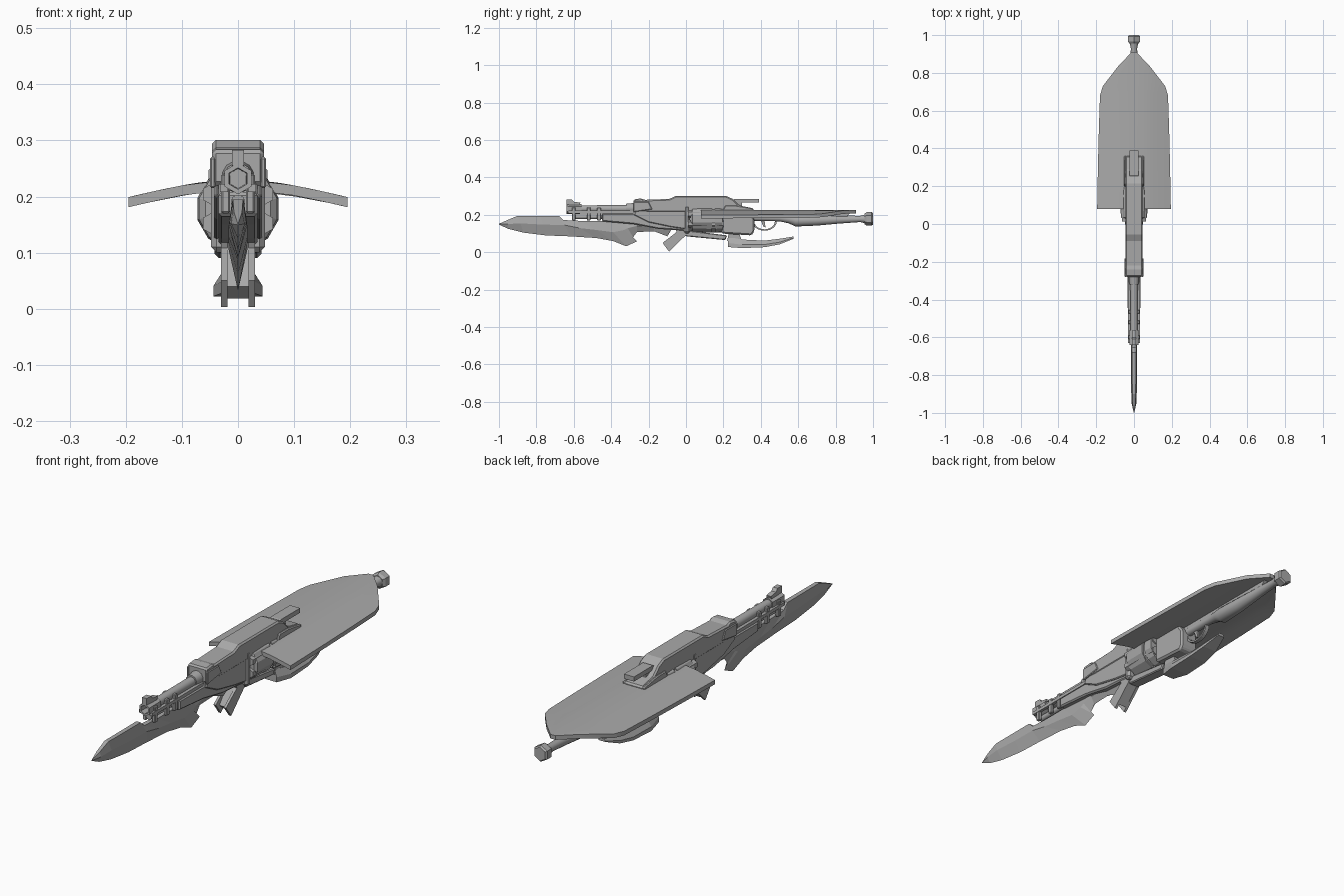
import bpy, bmesh, math
from mathutils import Vector

steel = bpy.data.materials.new("grey_steel")
steel.diffuse_color = (0.4, 0.4, 0.4, 1)


def finish(name, bm, bevel=0, smooth=False):
    bmesh.ops.remove_doubles(bm, verts=bm.verts, dist=1e-5)
    bmesh.ops.recalc_face_normals(bm, faces=bm.faces)
    me = bpy.data.meshes.new(name)
    bm.to_mesh(me)
    bm.free()
    ob = bpy.data.objects.new(name, me)
    bpy.context.collection.objects.link(ob)
    me.materials.append(steel)
    if bevel:
        m = ob.modifiers.new("chamfer", 'BEVEL')
        m.width, m.segments, m.limit_method = bevel, 1, 'ANGLE'
    if smooth:
        bpy.context.view_layer.objects.active = ob
        ob.select_set(True)
        bpy.ops.object.shade_smooth_by_angle(angle=math.radians(40))
        ob.select_set(False)
    return ob


def loft(name, rings, bevel=0, smooth=False, closed=False):
    """Skin a row of equal-length rings and cap the ends."""
    bm = bmesh.new()
    vs = [[bm.verts.new(p) for p in r] for r in rings]
    if closed:
        vs.append(vs[0])
    n = len(vs[0])
    for a, b in zip(vs, vs[1:]):
        for i in range(n):
            bm.faces.new((a[i], a[(i + 1) % n], b[(i + 1) % n], b[i]))
    if not closed:
        bm.faces.new(vs[0])
        bm.faces.new(vs[-1])
    return finish(name, bm, bevel, smooth)


def plate(name, yz, x0, x1, bevel=0):
    """Side profile extruded across x."""
    return loft(name, [[(x, y, z) for y, z in yz] for x in (x0, x1)], bevel)


def pair(name, yz, x0, x1, bevel=0):
    for side, s in (("right", 1), ("left", -1)):
        plate(f"{name}_{side}", yz, s * x0, s * x1, bevel)


def box(y0, y1, z0, z1):
    return [(y0, z0), (y1, z0), (y1, z1), (y0, z1)]


def turned(name, prof, n=16, x=0, smooth=True):
    """Round part along y from (y, centre z, radius)."""
    rings = [[(x + r * math.cos(t), y, z + r * math.sin(t))
              for t in [2 * math.pi * (i + .5) / n for i in range(n)]] for y, z, r in prof]
    return loft(name, rings, smooth=smooth)


# Blade: top y, top z, bottom y, bottom z, half width
stations = [(-1, .152, -1, .148, .001), (-.955, .172, -.95, .125, .012), (-.9, .195, -.87, .105, .015),
            (-.78, .195, -.75, .09, .016), (-.68, .195, -.62, .085, .017), (-.655, .172, -.48, .076, .017),
            (-.57, .168, -.39, .06, .017), (-.46, .168, -.32, .032, .017), (-.40, .168, -.262, .058, .017),
            (-.34, .168, -.283, .08, .017), (-.26, .168, -.262, .108, .017), (-.17, .168, -.17, .112, .017),
            (-.05, .168, -.1, .085, .017)]
loft("blade", [[(-w * .6, yt, zt), (w * .6, yt, zt), (w, (yt + yb) / 2, zt * .55 + zb * .45),
                (0, yb, zb), (-w, (yt + yb) / 2, zt * .55 + zb * .45)]
               for yt, zt, yb, zb, w in stations])

# Forestock with sloping lower edge
plate("forestock", [(-.45, .208), (-.45, .165), (-.28, .15), (-.15, .125), (-.05, .118), (.02, .11),
                    (.02, .235), (-.28, .235), (-.28, .208)], -.035, .035, .006)
pair("forestock_cheek", [(-.28, .2), (-.2, .16), (-.08, .135), (.02, .12), (.02, .24), (-.26, .24)], .033, .043, .004)

# Barrel with hollow six-sided muzzle
turned("barrel", [(-.6, .232, .019), (-.2, .232, .021)])
turned("muzzle", [(-.56, .232, .026), (-.64, .232, .028), (-.64, .232, .019), (-.58, .232, .017)], 6, smooth=False)
turned("barrel_collar", [(-.32, .235, .025), (-.27, .235, .03)], 12)
plate("front_sight", [(-.64, .255), (-.57, .25), (-.565, .265), (-.6, .27), (-.61, .283), (-.64, .283)], -.011, .011)
turned("rod_tube", [(-.61, .19, .013), (-.44, .19, .013)], 12)
for i, y in enumerate((-.61, -.53, -.475)):
    pair(f"barrel_band_{i}", box(y, y + .02, .17, .24), .014, .03, .003)
pair("barrel_rail", box(-.63, -.28, .208, .222), .018, .032)

# Upper receiver
plate("upper_receiver", [(-.28, .22), (-.28, .283), (-.235, .288), (-.225, .28), (-.09, .285), (-.055, .301),
                         (.215, .301), (.25, .285), (.285, .25), (.36, .235), (.36, .215),
                         (.02, .215), (-.2, .215)], -.046, .046, .008)
pair("rear_cheek", [(.19, .21), (.21, .25), (.27, .25), (.36, .235), (.36, .21)], .04, .053, .004)
pair("receiver_clamp", [(-.28, .215), (-.28, .27), (-.2, .27), (-.18, .23)], .04, .05, .003)
plate("rear_sight", [(.22, .265), (.26, .285), (.39, .285), (.39, .265)], -.024, .024)
plate("sight_base", box(.2, .3, .23, .275), -.018, .018)

# Rotary drum with ring of chambers
turned("drum", [(.025, .178, .06), (.035, .178, .072), (.14, .178, .075), (.14, .178, .068),
                (.155, .178, .068), (.155, .178, .075), (.195, .178, .072)], 12, smooth=False)
for i in range(6):
    t = math.pi / 6 + i * math.pi / 3
    turned(f"chamber_{i}", [(.012, .178 + .052 * math.sin(t), .02), (.2, .178 + .052 * math.sin(t), .02)],
           6, .052 * math.cos(t), False)
plate("drum_front_frame", box(-.01, .022, .1, .25), -.048, .048, .01)
plate("drum_under_strap", [(-.02, .1), (.0, .085), (.21, .065), (.22, .09), (.02, .115)], -.025, .025, .004)

# Forked foregrip under the drum
fork = [(-.125, .05), (-.09, .003), (-.0, .092), (.02, .13), (-.06, .13), (-.05, .108)]
pair("fork_arm", fork, .019, .03)
plate("fork_core", [(-.1, .04), (-.075, .018), (.0, .095), (.0, .13), (-.04, .12)], -.019, .019)

# Lower receiver, trigger and guard
plate("lower_receiver", [(.19, .1), (.35, .09), (.365, .11), (.365, .18), (.34, .215), (.19, .215)], -.042, .042, .008)
plate("trigger", [(.40, .17), (.415, .135), (.425, .133), (.42, .17)], -.005, .005)
ring = []
for i in range(13):
    t = math.pi + math.pi * i / 12
    c, s = math.cos(t), math.sin(t)
    ring.append([(x, .42 + .065 * c * k, .165 + .05 * s * k) for x, k in ((-.009, 1), (.009, 1), (.009, .85), (-.009, .85))])
loft("trigger_guard", ring)

# Lower fin
fin = [(.225, .082, .028, .028), (.3, .068, .022, .044), (.42, .062, .027, .042), (.5, .072, .042, .034), (.575, .084, .072, .016)]
loft("lower_fin", [[(-w * .6, y, zt), (w * .6, y, zt), (w, y, zb * .6 + zt * .4), (w, y, zb),
                    (-w, y, zb), (-w, y, zb * .6 + zt * .4)] for y, zt, zb, w in fin])
plate("fin_bracket", [(.22, .06), (.3, .06), (.28, .11), (.23, .11)], -.02, .02)

# Stock and pommel
turned("stock", [(.36, .185, .018), (.5, .183, .018), (.55, .178, .024), (.585, .17, .033), (.7, .171, .029),
                 (.82, .175, .022), (.93, .178, .017), (.965, .178, .025)])
turned("pommel", [(.955, .178, .028), (.965, .178, .036), (.993, .178, .036), (1, .178, .03)], 6, smooth=False)

# Curved shield over the stock: y and half width
outline = [(.08, .195), (.3, .191), (.5, .186), (.68, .18), (.73, .165), (.84, .08), (.91, .012)]
curve = [-1, -.75, -.5, -.25, 0, .25, .5, .75, 1]


def height(x):
    return .226 - .027 * (max(0, abs(x) - .06) / .135) ** 1.2


loft("shield", [[(u * w, y, height(u * w)) for u in curve] +
                [(u * w, y, height(u * w) - .018) for u in reversed(curve)] for y, w in outline], smooth=True)
plate("shield_spine", [(.3, .212), (.3, .185), (.86, .19), (.88, .212)], -.014, .014)
